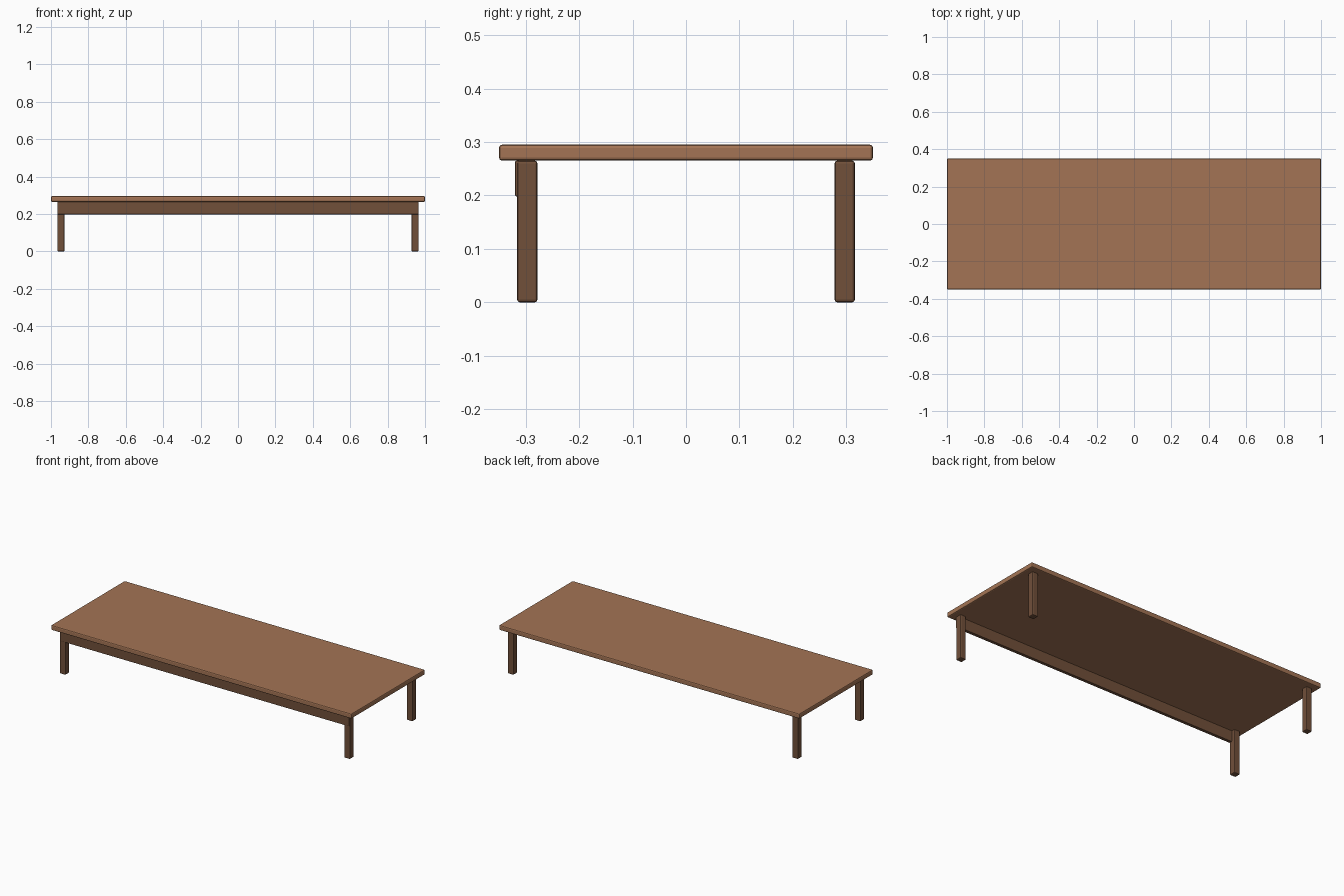
import bpy

if "Cube" in bpy.data.objects:
    bpy.data.objects.remove(bpy.data.objects["Cube"])


def material(name, rgb):
    m = bpy.data.materials.new(name)
    m.diffuse_color = (*rgb, 1)
    m.use_nodes = True
    m.node_tree.nodes["Principled BSDF"].inputs["Base Color"].default_value = m.diffuse_color
    return m


top_wood = material("top_wood", (0.37, 0.175, 0.09))
dark_wood = material("dark_wood", (0.165, 0.08, 0.042))


def board(name, lo, hi, bevel, mat):
    """Rounded-edge box between two corners."""
    center = [(a + b) / 2 for a, b in zip(lo, hi)]
    bpy.ops.mesh.primitive_cube_add(size=1, location=center)
    ob = bpy.context.object
    ob.name = name
    ob.scale = [b - a for a, b in zip(lo, hi)]
    bpy.ops.object.transform_apply(location=False, rotation=False, scale=True)
    mod = ob.modifiers.new("edge_rounding", "BEVEL")
    mod.width = bevel
    mod.segments = 2
    ob.data.materials.append(mat)
    return ob


# Table top
board("table_top", (-1, -0.35, 0.265), (1, 0.35, 0.295), 0.006, top_wood)

# Four square legs
LEG_X, LEG_Y, HALF = 0.947, 0.297, 0.019
for y_name, sy in (("front", -1), ("back", 1)):
    for x_name, sx in (("left", -1), ("right", 1)):
        x, y = sx * LEG_X, sy * LEG_Y
        board(f"{y_name}_{x_name}_leg", (x - HALF, y - HALF, 0),
              (x + HALF, y + HALF, 0.265), 0.005, dark_wood)

# Apron rail along the front only, slightly proud of the legs
board("front_apron", (-0.963, -0.32, 0.198), (0.963, -0.30, 0.265), 0.003, dark_wood)
